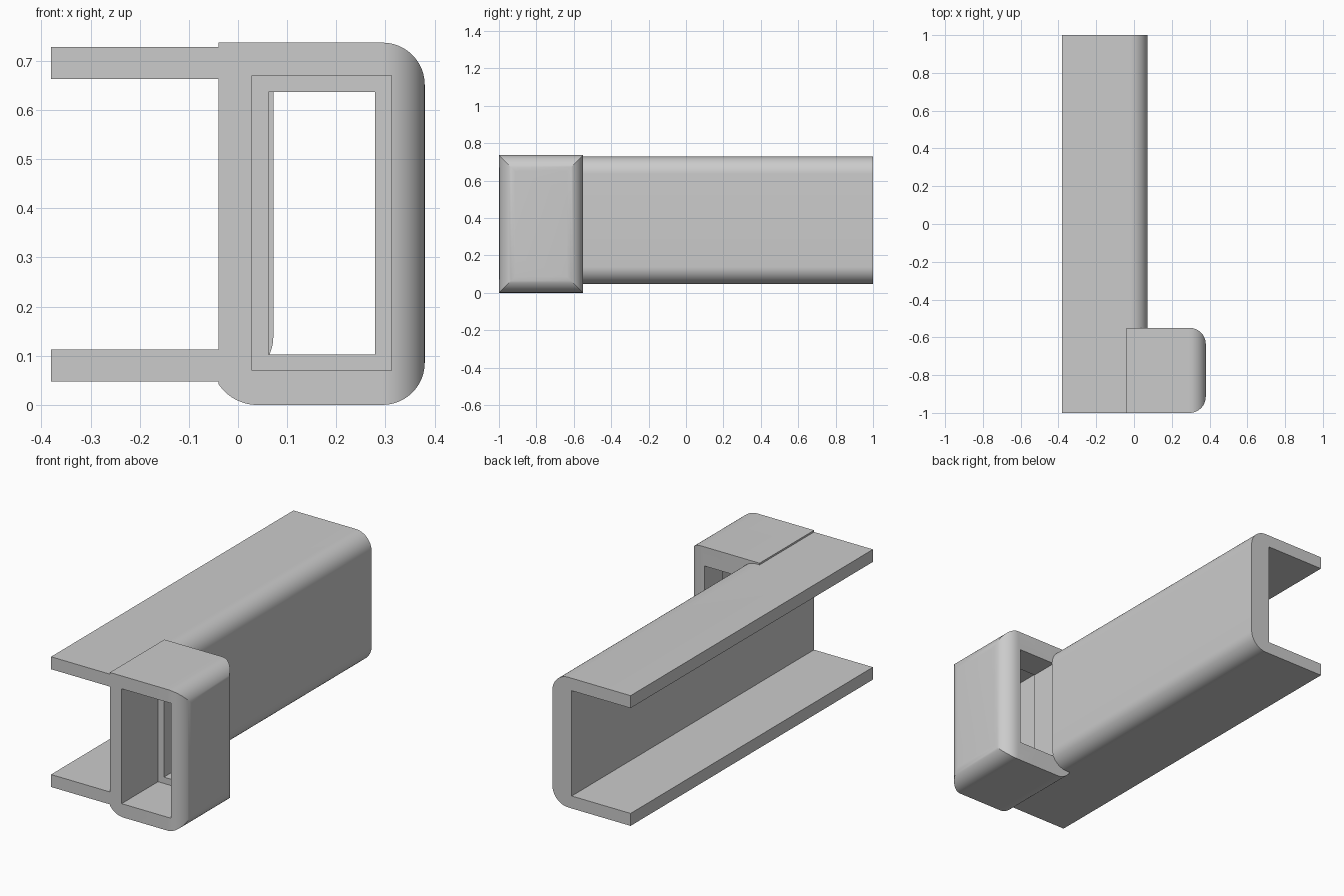
import bpy, bmesh, math

cube = bpy.data.objects.get("Cube")
if cube:
    bpy.data.objects.remove(cube, do_unlink=True)

grey = bpy.data.materials.new("plain grey")
grey.use_nodes = True
COLOUR = (0.6, 0.6, 0.6, 1)
grey.diffuse_color = COLOUR
grey.node_tree.nodes["Principled BSDF"].inputs["Base Color"].default_value = COLOUR


def arc(cx, cz, r, start, end, steps=12):
    """Points on an arc, angles in degrees."""
    angles = [math.radians(start + (end - start) * i / steps) for i in range(steps + 1)]
    return [(cx + r * math.cos(a), cz + r * math.sin(a)) for a in angles]


def prism(name, points, low, high, axis="y"):
    """Extrude a closed profile along y (points are x, z) or z (points are x, y)."""
    place = (lambda p, t: (p[0], t, p[1])) if axis == "y" else (lambda p, t: (p[0], p[1], t))
    bm = bmesh.new()
    face = bm.faces.new([bm.verts.new(place(p, low)) for p in points])
    top = bmesh.ops.extrude_face_region(bm, geom=[face])
    verts = [v for v in top["geom"] if isinstance(v, bmesh.types.BMVert)]
    bmesh.ops.translate(bm, verts=verts, vec=place((0, 0), high - low))
    bmesh.ops.recalc_face_normals(bm, faces=bm.faces)
    mesh = bpy.data.meshes.new(name)
    bm.to_mesh(mesh)
    bm.free()
    mesh.materials.append(grey)
    obj = bpy.data.objects.new(name, mesh)
    bpy.context.collection.objects.link(obj)
    return obj


def rect(x0, x1, z0, z1):
    return [(x0, z0), (x1, z0), (x1, z1), (x0, z1)]


def carve(obj, tool, operation="DIFFERENCE"):
    """Apply a boolean and discard the tool."""
    mod = obj.modifiers.new("carve", "BOOLEAN")
    mod.operation, mod.solver, mod.object = operation, "EXACT", tool
    bpy.context.view_layer.objects.active = obj
    bpy.ops.object.modifier_apply(modifier=mod.name)
    bpy.data.objects.remove(tool, do_unlink=True)


def smooth(obj):
    bpy.ops.object.select_all(action="DESELECT")
    obj.select_set(True)
    bpy.context.view_layer.objects.active = obj
    bpy.ops.object.shade_smooth_by_angle(angle=math.radians(25))


LEFT, JOINT = -0.04, -0.55       # web inner face, back of the sleeve

# Open channel with rounded outer corners
X0, X1, Z0, Z1, R, T = -0.38, 0.072, 0.048, 0.728, 0.092, 0.065
profile = [(X0, Z0)]
profile += arc(X1 - R, Z0 + R, R, -90, 0)
profile += arc(X1 - R, Z1 - R, R, 0, 90)
profile += [(X0, Z1), (X0, Z1 - T), (LEFT, Z1 - T), (LEFT, Z0 + T), (X0, Z0 + T)]
channel = prism("channel", profile, -1, 1)

# The web stops where the sleeve begins
carve(channel, prism("web_cutter", rect(LEFT, 0.3, -0.2, 1), -1.2, JOINT))
smooth(channel)

# Sleeve: rounded upright profile crossed with a rounded plan
W, H, B = 0.38, 0.737, 0.086
profile = arc(0.039, 0.094, 0.094, 213, 270)
profile[0] = (LEFT, profile[0][1])
profile += arc(W - B, B, B, -90, 0)
profile += arc(W - B, H - B, B, 0, 90)
profile += [(LEFT, H)]
sleeve = prism("sleeve", profile, -1, JOINT)

plan = [(-0.2, -1)] + arc(W - B, B - 1, B, -90, 0)
plan += arc(W - B, JOINT - B, B, 0, 90) + [(-0.2, JOINT)]
carve(sleeve, prism("plan_cutter", plan, -0.2, 1, "z"), "INTERSECT")

# Wide front pocket, then a narrower opening through the back
carve(sleeve, prism("pocket_cutter", rect(0.028, 0.312, 0.07, 0.67), -1.2, -0.70))
carve(sleeve, prism("opening_cutter", rect(0.062, 0.279, 0.103, 0.637), -0.8, -0.4))
smooth(sleeve)
